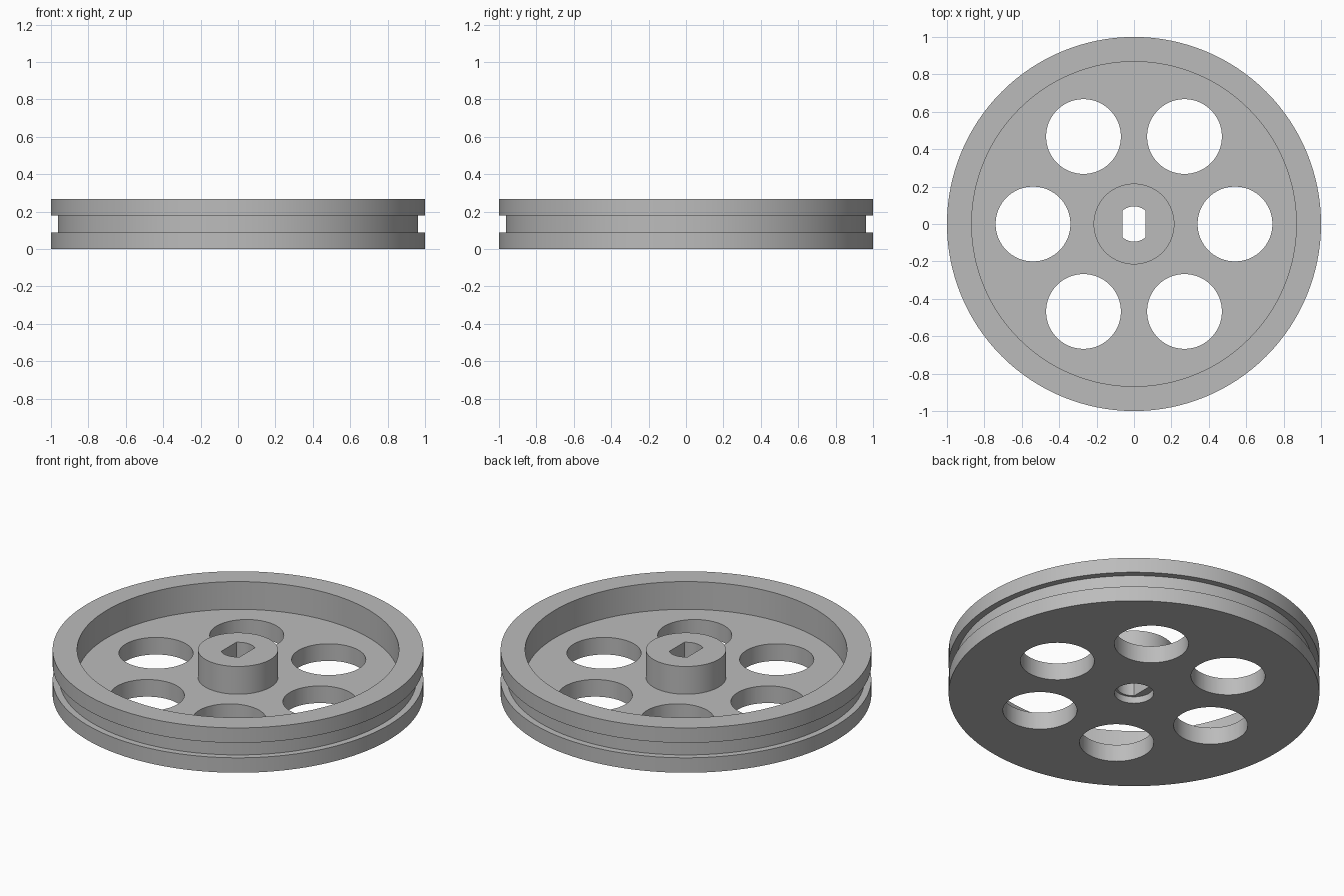
import bpy, bmesh
from math import pi, sin, cos, asin, radians
from mathutils import Matrix, Vector

old = bpy.data.objects.get("Cube")
if old:
    bpy.data.objects.remove(old, do_unlink=True)

HEIGHT, FLOOR = 0.267, 0.102
SEGMENTS = 128

grey = bpy.data.materials.new("plain grey")
grey.use_nodes = True
grey.diffuse_color = (0.5, 0.5, 0.5, 1)
grey.node_tree.nodes["Principled BSDF"].inputs["Base Color"].default_value = (0.5, 0.5, 0.5, 1)


def make_object(name, bm):
    bmesh.ops.recalc_face_normals(bm, faces=bm.faces)
    mesh = bpy.data.meshes.new(name)
    bm.to_mesh(mesh)
    bm.free()
    mesh.materials.append(grey)
    obj = bpy.data.objects.new(name, mesh)
    bpy.context.collection.objects.link(obj)
    return obj


def lathe(name, profile):
    bm = bmesh.new()
    verts = [bm.verts.new((r, 0, z)) for r, z in profile]
    edges = [bm.edges.new(pair) for pair in zip(verts, verts[1:])]
    bmesh.ops.spin(bm, geom=verts + edges, cent=(0, 0, 0), axis=(0, 0, 1),
                   angle=2 * pi, steps=SEGMENTS, use_merge=True)
    bmesh.ops.remove_doubles(bm, verts=bm.verts, dist=0.0001)
    return make_object(name, bm)


def prism(bm, outline):
    face = bm.faces.new([bm.verts.new((x, y, -0.2)) for x, y in outline])
    new = bmesh.ops.extrude_face_region(bm, geom=[face])["geom"]
    bmesh.ops.translate(bm, vec=(0, 0, 0.8),
                        verts=[v for v in new if isinstance(v, bmesh.types.BMVert)])


# Wheel body: counterbored underside, grooved rim, thin web, raised hub
wheel = lathe("pulley_wheel", [
    (0, 0.04), (0.106, 0.04), (0.106, 0),
    (1, 0), (1, 0.089), (0.963, 0.089), (0.963, 0.178), (1, 0.178), (1, HEIGHT),
    (0.868, HEIGHT), (0.868, FLOOR), (0.216, FLOOR), (0.216, HEIGHT), (0, HEIGHT)])

# Cutter: six round lightening holes and a shaft bore with two flats
bm = bmesh.new()
for i in range(6):
    centre = Matrix.Rotation(i * pi / 3, 3, 'Z') @ Vector((0.54, 0, 0))
    prism(bm, [(centre.x + 0.2 * cos(a), centre.y + 0.2 * sin(a))
               for a in (2 * pi * k / 64 for k in range(64))])
bore, flat = 0.094, 0.061
half = asin(flat / bore)
arc = [pi / 2 - half + 2 * half * k / 16 for k in range(17)]
prism(bm, [(bore * cos(a), bore * sin(a)) for a in arc + [a + pi for a in arc]])
cutter = make_object("hole_cutter", bm)
cutter.hide_render = True

cut = wheel.modifiers.new("holes", 'BOOLEAN')
cut.operation = 'DIFFERENCE'
cut.solver = 'EXACT'
cut.object = cutter
bpy.context.view_layer.objects.active = wheel
wheel.select_set(True)
bpy.ops.object.modifier_apply(modifier=cut.name)
bpy.data.objects.remove(cutter, do_unlink=True)

bpy.ops.object.shade_smooth_by_angle(angle=radians(30))
